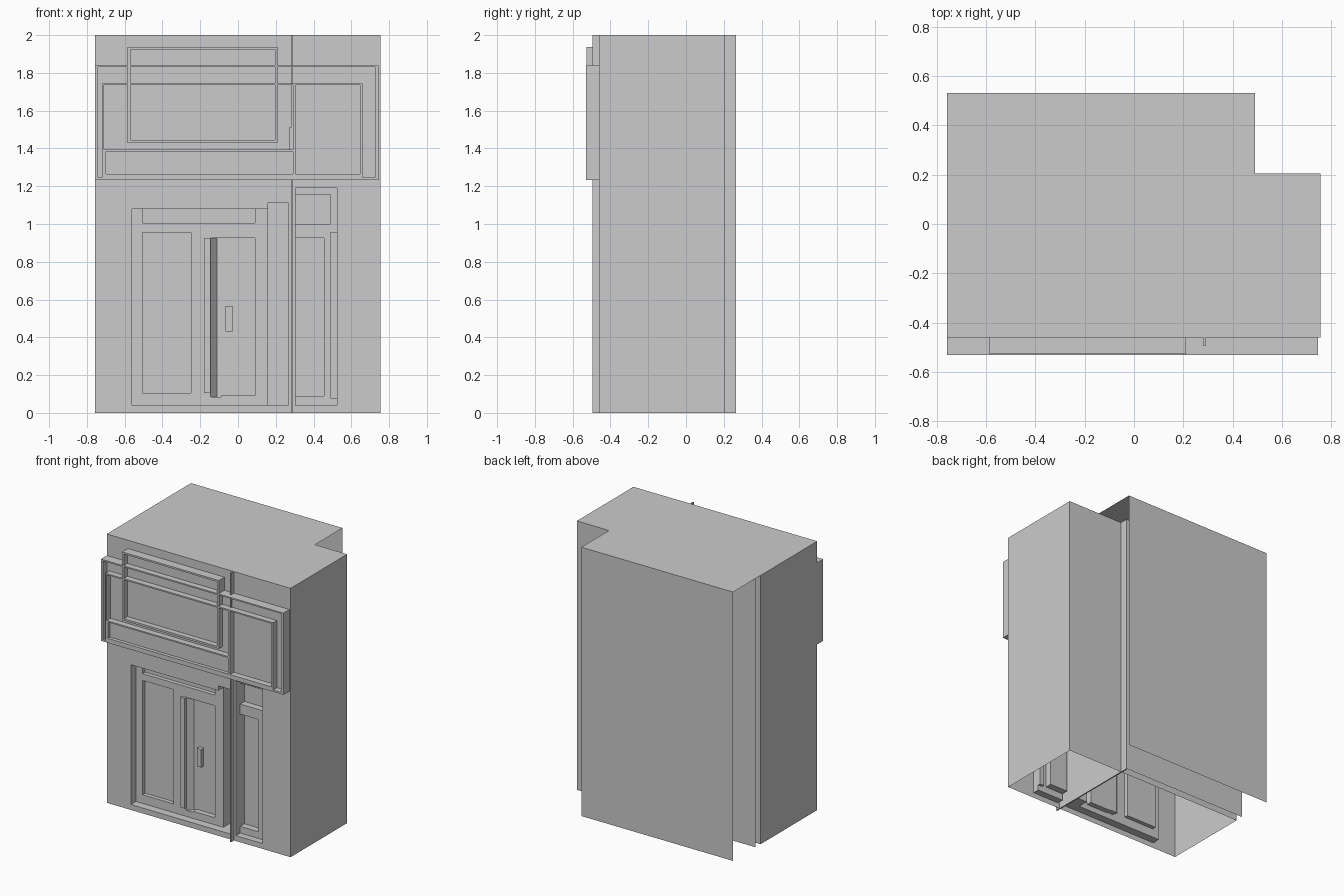
import bpy
import bmesh

if "Cube" in bpy.data.objects:
    bpy.data.objects.remove(bpy.data.objects["Cube"])

WALL = -0.46          # plane of the street wall
BACK_SIDE, BACK_MID, BACK_END = 0.205, 0.265, 0.53
LEFT, RIGHT, TOP = -0.758, 0.755, 2.0


def finish(name, bm):
    bmesh.ops.remove_doubles(bm, verts=bm.verts, dist=1e-5)
    bmesh.ops.dissolve_limit(bm, angle_limit=0.001, verts=bm.verts, edges=bm.edges)
    bmesh.ops.recalc_face_normals(bm, faces=bm.faces)
    mesh = bpy.data.meshes.new(name)
    bm.to_mesh(mesh)
    bm.free()
    obj = bpy.data.objects.new(name, mesh)
    bpy.context.collection.objects.link(obj)
    return obj


def sheet(name, points):
    bm = bmesh.new()
    bm.faces.new([bm.verts.new(p) for p in points])
    return finish(name, bm)


def wall(name, a, b, z0=0.0, z1=TOP):
    """Upright sheet between two plan points."""
    return sheet(name, [(*a, z0), (*b, z0), (*b, z1), (*a, z1)])


def prism(name, plan, z0, z1):
    bm = bmesh.new()
    face = bm.faces.new([bm.verts.new((x, y, z0)) for x, y in plan])
    ext = bmesh.ops.extrude_face_region(bm, geom=[face], use_keep_orig=True)
    for v in ext["geom"]:
        if isinstance(v, bmesh.types.BMVert):
            v.co.z = z1
    return finish(name, bm)


def box(name, x0, x1, y0, y1, z0, z1):
    return prism(name, [(x0, y0), (x1, y0), (x1, y1), (x0, y1)], z0, z1)


def relief(name, layers, edge=None):
    """Stepped panel: later (x0, x1, z0, z1, y) layers overwrite earlier ones.
    With edge set, the outline is closed back to that y."""
    xs = sorted({v for r in layers for v in r[:2]})
    zs = sorted({v for r in layers for v in r[2:4]})

    def depth(i, k):
        if not (0 <= i < len(xs) - 1 and 0 <= k < len(zs) - 1):
            return edge
        cx, cz = (xs[i] + xs[i + 1]) / 2, (zs[k] + zs[k + 1]) / 2
        for x0, x1, z0, z1, y in reversed(layers):
            if x0 < cx < x1 and z0 < cz < z1:
                return y
        return edge

    bm = bmesh.new()

    def quad(*pts):
        bm.faces.new([bm.verts.new(p) for p in pts])

    for i in range(-1, len(xs) - 1):
        for k in range(-1, len(zs) - 1):
            d, dr, du = depth(i, k), depth(i + 1, k), depth(i, k + 1)
            xr, zu = xs[i + 1], zs[k + 1]
            if i >= 0 and k >= 0 and d is not None and d != edge:
                quad((xs[i], d, zs[k]), (xr, d, zs[k]), (xr, d, zu), (xs[i], d, zu))
            if k >= 0 and None not in (d, dr) and d != dr:
                quad((xr, d, zs[k]), (xr, dr, zs[k]), (xr, dr, zu), (xr, d, zu))
            if i >= 0 and None not in (d, du) and d != du:
                quad((xs[i], d, zu), (xr, d, zu), (xr, du, zu), (xs[i], du, zu))
    return finish(name, bm)


# Building shell, open underneath
sheet("roof", [(LEFT, WALL, TOP), (RIGHT, WALL, TOP), (RIGHT, BACK_SIDE, TOP),
               (0.49, BACK_SIDE, TOP), (0.49, BACK_END, TOP), (LEFT, BACK_END, TOP)])
wall("left_wall", (LEFT, WALL), (LEFT, BACK_SIDE))
wall("right_wall", (RIGHT, WALL), (RIGHT, BACK_SIDE))
wall("inner_back_wall", (LEFT, BACK_SIDE), (RIGHT, BACK_SIDE))
wall("middle_back_wall", (LEFT, BACK_MID), (0.29, BACK_MID))
wall("outer_back_wall", (LEFT, BACK_END), (0.49, BACK_END))

# Thin party wall that shows as a post on the front
box("party_wall", 0.281, 0.29, -0.495, BACK_MID, 0, TOP)

# Street wall with doorway, side niche and narrow window
relief("street_wall", [
    (LEFT, RIGHT, 0, TOP, WALL),
    (-0.56, 0.265, 0.04, 1.08, -0.40),        # doorway
    (0.16, 0.265, 0.04, 1.115, -0.32),        # niche beside the column
    (-0.505, 0.09, 1.005, 1.08, -0.37),       # transom
    (-0.505, -0.25, 0.105, 0.955, -0.37),     # shop window
    (-0.145, 0.09, 0.085, 0.925, -0.36),      # door leaf
    (-0.18, -0.145, 0.105, 0.925, -0.42),     # door post
    (0.305, 0.525, 0.04, 1.19, -0.41),        # narrow window frame
    (0.305, 0.49, 1.00, 1.155, -0.36),        # upper pane
    (0.305, 0.455, 0.09, 0.925, -0.36),       # lower pane
    (0.49, 0.525, 0.08, 0.955, -0.39),
])
prism("door_jamb", [(-0.145, -0.40), (-0.11, -0.36), (-0.145, -0.36)], 0.085, 0.99)
box("door_handle", -0.065, -0.03, -0.39, -0.36, 0.43, 0.565)
box("door_sill", -0.09, 0.09, -0.40, -0.36, 0.08, 0.093)

# Shop sign made of nested rims and recessed fields
RIM, FIELD = -0.53, -0.485
relief("sign", [
    (-0.585, 0.21, 1.43, 1.938, -0.526),      # raised picture panel, top part
    (-0.758, 0.745, 1.232, 1.84, RIM),        # outer rim
    (-0.74, 0.725, 1.245, 1.83, FIELD),       # groove
    (-0.72, 0.66, 1.232, 1.745, RIM),         # inner rim
    (-0.71, 0.29, 1.395, 1.735, FIELD),       # left field
    (0.27, 0.29, 1.395, 1.51, -0.50),
    (-0.70, 0.29, 1.265, 1.385, -0.505),      # lower strip
    (0.305, 0.645, 1.265, 1.735, FIELD),      # right field
    (-0.585, 0.21, 1.43, 1.938, -0.526),      # picture panel rim
    (-0.57, 0.195, 1.445, 1.925, FIELD),      # picture panel field
    (-0.585, 0.21, 1.83, 1.84, RIM),          # rails across the panel
    (-0.585, 0.21, 1.735, 1.745, RIM),
], edge=WALL)
